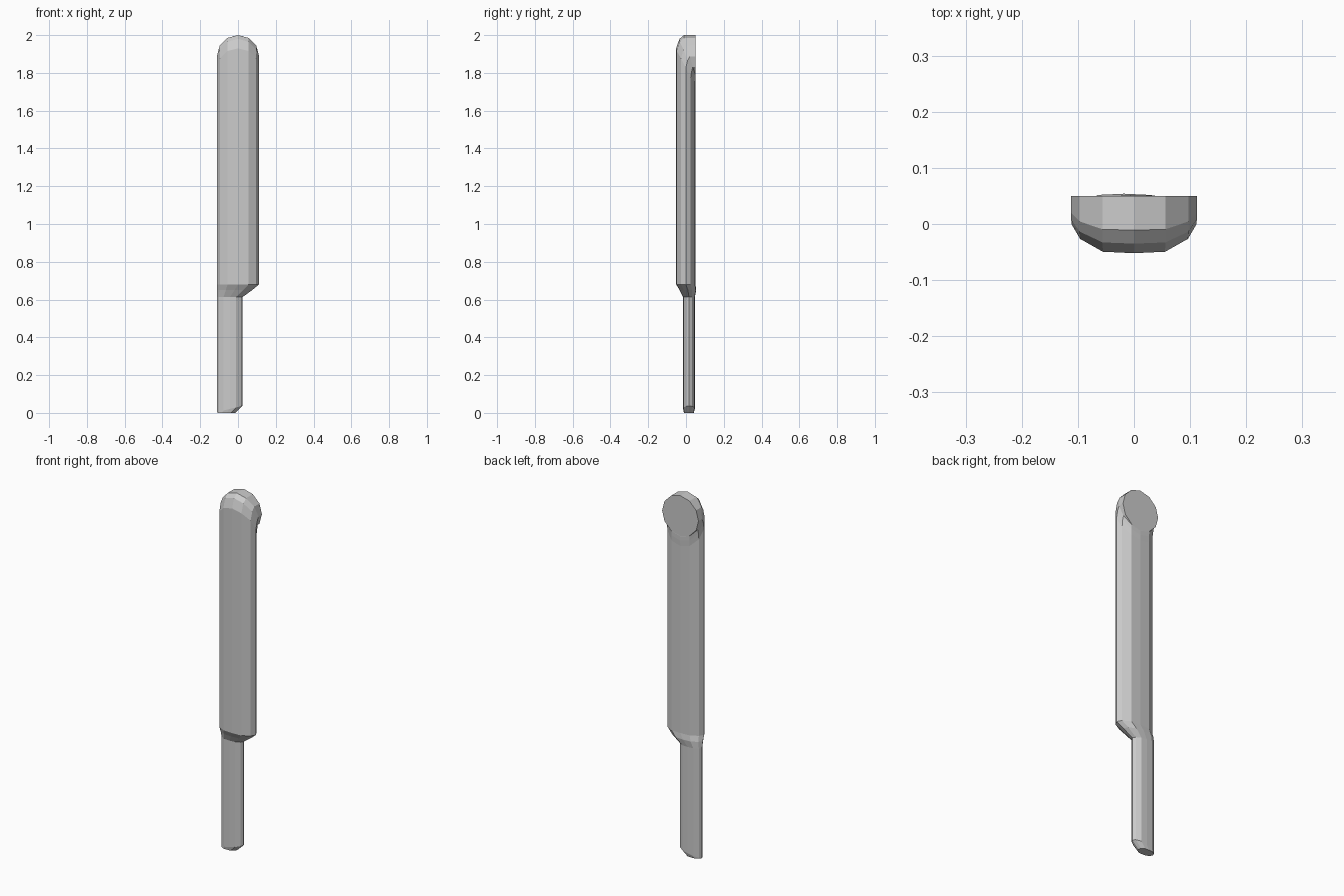
import bpy, bmesh, math

if "Cube" in bpy.data.objects:
    bpy.data.objects.remove(bpy.data.objects["Cube"])

SIDES = 12


def flat_oval(s):
    """Slightly squared oval profile: maps the sine of a 12-gon to depth."""
    table = {0: 0.0, 50: 0.5, 87: 0.95, 100: 1.0}
    return math.copysign(table[round(abs(s) * 100)], s)


def ring(bm, cx, rx, cy, ry, z, rz=0.0, tilt=0.0):
    """12-sided ring; rz raises the front half, tilt raises the +x half."""
    verts = []
    for i in range(SIDES):
        a = 2 * math.pi * i / SIDES
        c, s = math.cos(a), math.sin(a)
        verts.append(bm.verts.new((cx + rx * c, cy - ry * flat_oval(s),
                                   z + rz * s + tilt * (1 + c) / 2)))
    return verts


def loft(name, rings):
    """Skin a row of rings and close both ends."""
    bm = bmesh.new()
    loops = [ring(bm, *r) for r in rings]
    for lo, hi in zip(loops, loops[1:]):
        for i in range(SIDES):
            j = (i + 1) % SIDES
            bm.faces.new((lo[i], lo[j], hi[j], hi[i]))
    bm.faces.new(loops[0])
    bm.faces.new(loops[-1])
    bmesh.ops.recalc_face_normals(bm, faces=bm.faces)
    mesh = bpy.data.meshes.new(name)
    bm.to_mesh(mesh)
    bm.free()
    obj = bpy.data.objects.new(name, mesh)
    bpy.context.collection.objects.link(obj)
    return obj


loft("bent_tube", [
    # bevelled foot and narrow stem, flush with the left side
    (-0.062, 0.047, 0.015, 0.026, 0.0),
    (-0.043, 0.067, 0.016, 0.031, 0.005, 0.0, 0.032),
    (-0.043, 0.067, 0.016, 0.031, 0.613),
    # offset shoulder
    (-0.018, 0.093, 0.010, 0.044, 0.65),
    # wide barrel
    (0.0, 0.111, -0.001, 0.051, 0.68),
    (0.0, 0.111, -0.001, 0.051, 1.825, 0.105),
    # elbow turning to face the back, ending in a flat round disc
    (0.0, 0.112, 0.008, 0.043, 1.865, 0.115),
    (0.0, 0.112, 0.020, 0.031, 1.887, 0.113),
    (0.0, 0.112, 0.050, 0.0, 1.888, 0.112),
])
